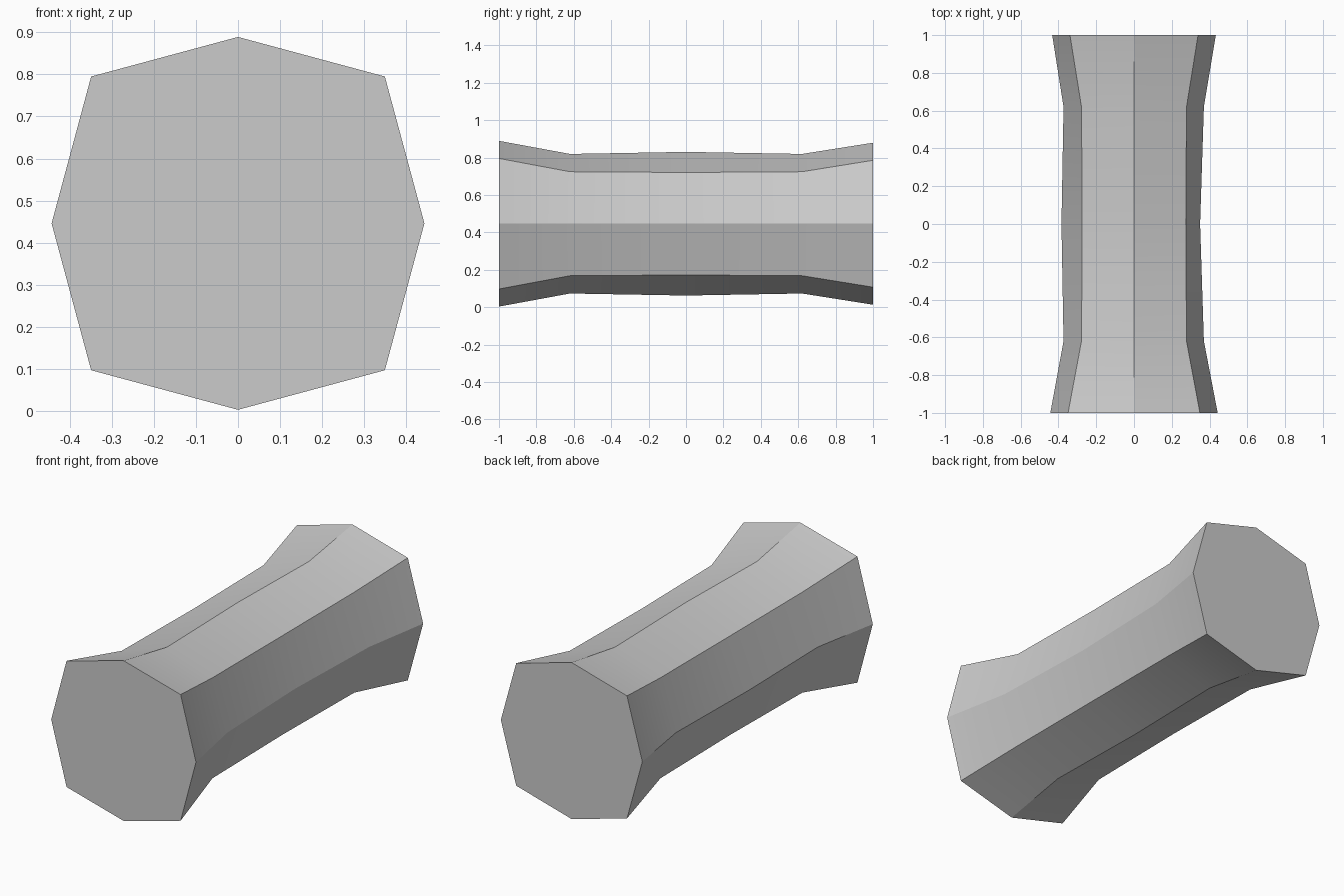
import bpy
import bmesh
from math import radians

if "Cube" in bpy.data.objects:
    bpy.data.objects.remove(bpy.data.objects["Cube"], do_unlink=True)

# Plain grey material
grey = bpy.data.materials.new("plain grey")
grey.use_nodes = True
colour = (0.6, 0.6, 0.6, 1)
grey.diffuse_color = colour
grey.node_tree.nodes["Principled BSDF"].inputs["Base Color"].default_value = colour

CENTRE_Z = 0.446

# Rings along the bar: y, point reach, corner offset, reach on the left side
RINGS = [
    (-1.00, 0.443, 0.349, 0.443),
    (-0.62, 0.373, 0.278, 0.370),
    (0.00, 0.384, 0.274, 0.350),
    (0.62, 0.373, 0.278, 0.370),
    (1.00, 0.433, 0.339, 0.433),
]


def add_ring(bm, y, reach, corner, left_reach):
    """Eight-sided ring: points on the axes, corners on the diagonals."""
    outline = [(left_reach, 0), (corner, corner), (0, reach), (-corner, corner),
               (-reach, 0), (-corner, -corner), (0, -reach), (corner, -corner)]
    return [bm.verts.new((x, y, CENTRE_Z + z)) for x, z in outline]


# Waisted eight-sided bar with flat end caps
bm = bmesh.new()
rings = [add_ring(bm, *ring) for ring in RINGS]
for a, b in zip(rings, rings[1:]):
    for i in range(len(a)):
        j = (i + 1) % len(a)
        bm.faces.new((a[i], a[j], b[j], b[i]))
bm.faces.new(rings[0])
bm.faces.new(rings[-1])
bmesh.ops.recalc_face_normals(bm, faces=bm.faces)

mesh = bpy.data.meshes.new("waisted_bar")
bm.to_mesh(mesh)
bm.free()
mesh.materials.append(grey)
bar = bpy.data.objects.new("waisted_bar", mesh)
bpy.context.collection.objects.link(bar)

# Soft shading along the length, crisp long edges
bpy.context.view_layer.objects.active = bar
bar.select_set(True)
bpy.ops.object.shade_smooth_by_angle(angle=radians(30))
